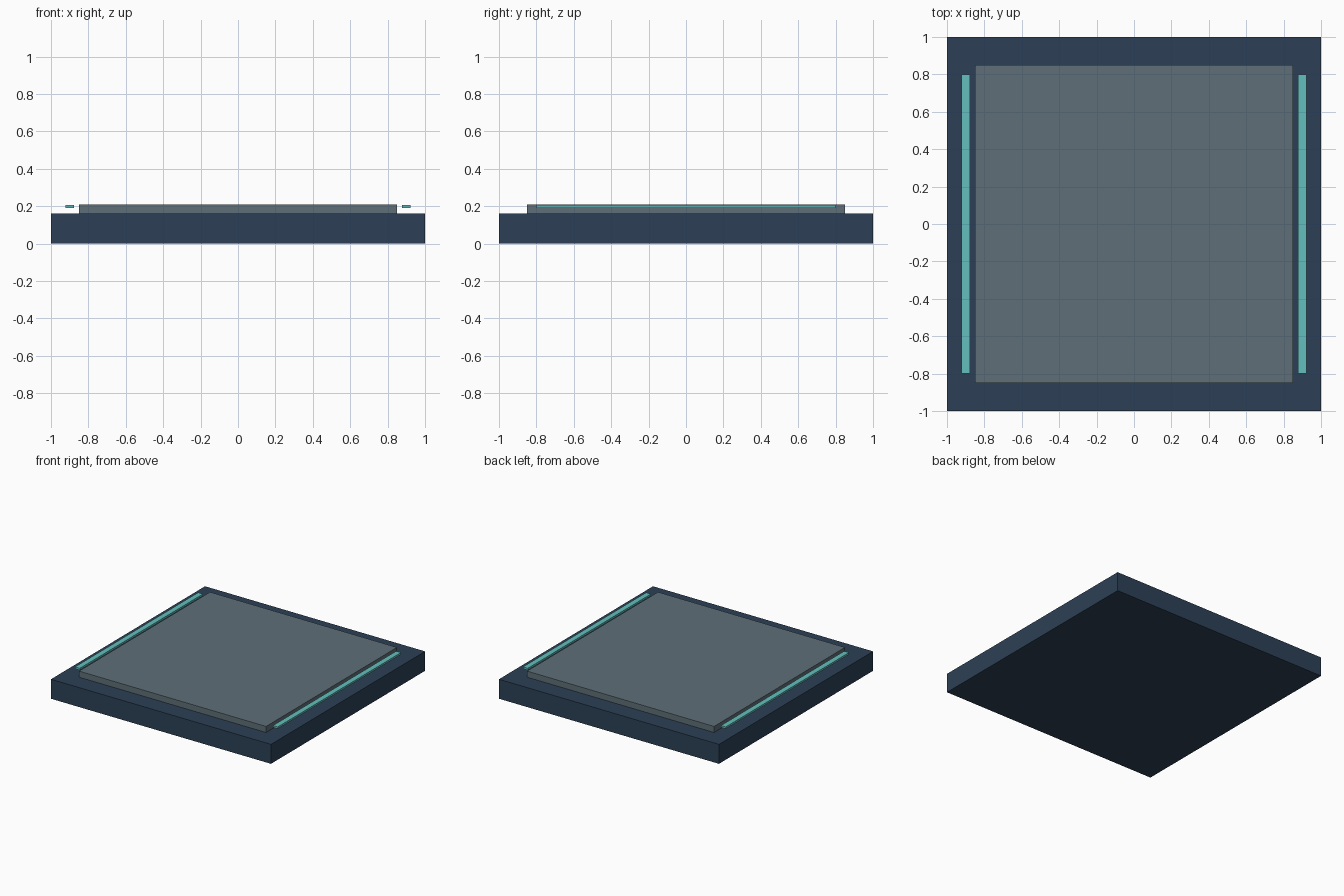
import bpy

if "Cube" in bpy.data.objects:
    bpy.data.objects.remove(bpy.data.objects["Cube"])


def srgb(r, g, b):
    """Convert 0-255 display values to a linear colour."""
    lin = [(c / 255 / 12.92) if c / 255 <= 0.04045 else ((c / 255 + 0.055) / 1.055) ** 2.4
           for c in (r, g, b)]
    return (*lin, 1.0)


def material(name, rgb):
    mat = bpy.data.materials.new(name)
    mat.diffuse_color = srgb(*rgb)
    mat.use_nodes = True
    mat.node_tree.nodes["Principled BSDF"].inputs["Base Color"].default_value = mat.diffuse_color
    return mat


def box(name, x, y, z, mat):
    """Flat-faced box spanning the given (min, max) ranges."""
    spans = (x, y, z)
    bpy.ops.mesh.primitive_cube_add(size=1, location=[(a + b) / 2 for a, b in spans])
    obj = bpy.context.object
    obj.name = name
    obj.scale = [b - a for a, b in spans]
    bpy.ops.object.transform_apply(location=False, rotation=False, scale=True)
    obj.data.materials.append(mat)
    return obj


navy = material("navy", (44, 64, 86))
slate = material("slate grey", (95, 111, 120))
teal = material("teal", (99, 192, 190))

# Square base slab and the raised floor panel on it
box("base_slab", (-1, 1), (-1, 1), (0, 0.16), navy)
box("floor_panel", (-0.85, 0.85), (-0.85, 0.85), (0.16, 0.21), slate)

# Light strips hovering just above the base along both sides
for side, cx in (("left", -0.9), ("right", 0.9)):
    box(f"{side}_light_strip", (cx - 0.022, cx + 0.022), (-0.8, 0.8), (0.19, 0.206), teal)
